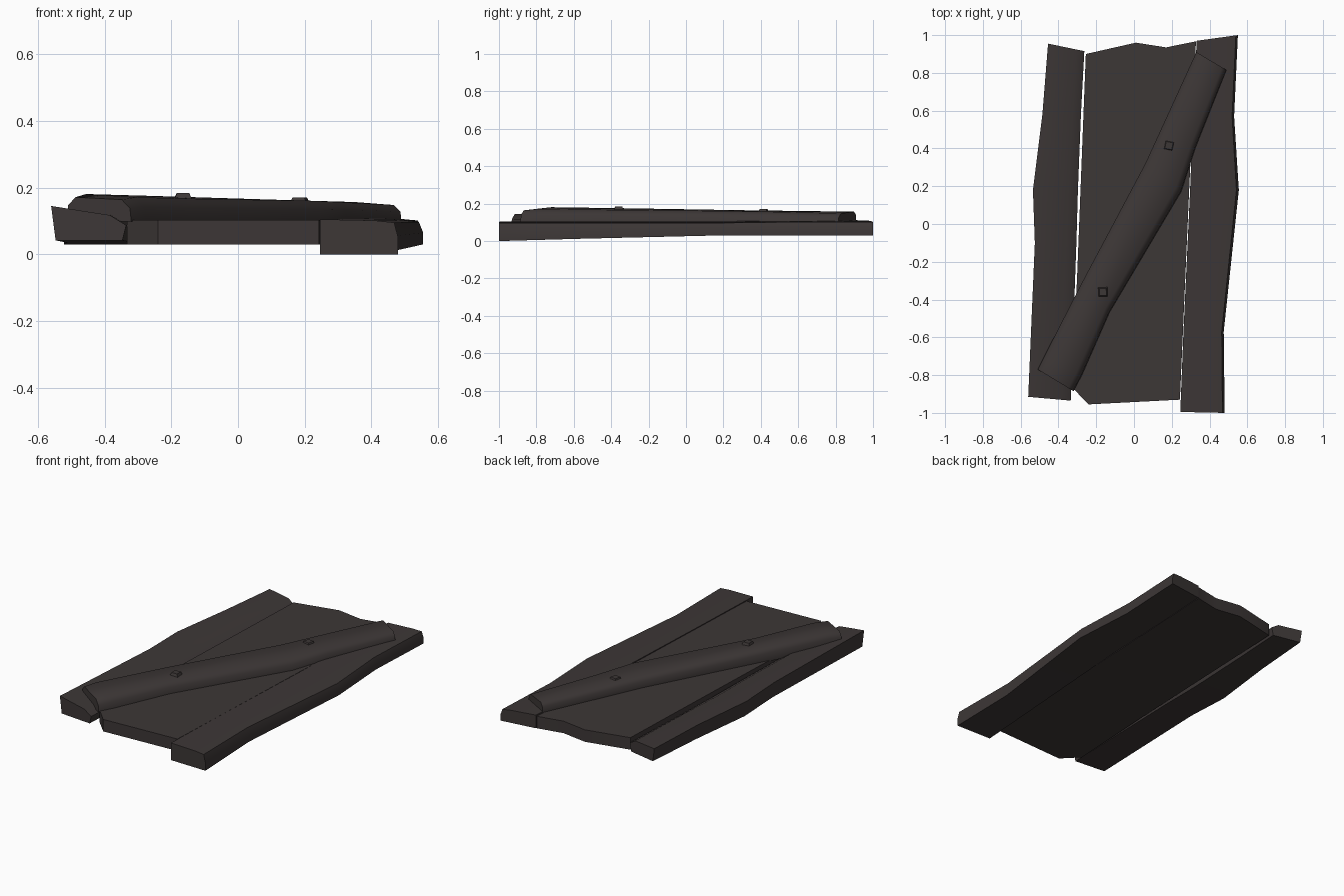
import bpy, bmesh, math
from mathutils import Vector

if "Cube" in bpy.data.objects:
    bpy.data.objects.remove(bpy.data.objects["Cube"])

wood = bpy.data.materials.new("dark weathered wood")
wood.diffuse_color = (0.046, 0.038, 0.037, 1)
wood.use_nodes = True
wood.node_tree.nodes["Principled BSDF"].inputs["Base Color"].default_value = wood.diffuse_color


def finish(name, bm, angle):
    bmesh.ops.recalc_face_normals(bm, faces=bm.faces)
    me = bpy.data.meshes.new(name)
    bm.to_mesh(me)
    bm.free()
    me.materials.append(wood)
    ob = bpy.data.objects.new(name, me)
    bpy.context.collection.objects.link(ob)
    bpy.ops.object.select_all(action='DESELECT')
    ob.select_set(True)
    bpy.context.view_layer.objects.active = ob
    bpy.ops.object.shade_smooth_by_angle(angle=math.radians(angle))


def plank(name, profile, stations, angle=55):
    """Loft a unit profile through stations:
    left (x, y), right (x, y), bottom z, top z at left, top z at right."""
    bm = bmesh.new()
    rings = []
    for l, r, zb, zl, zr in stations:
        ring = []
        for u, w in profile:
            p = Vector(l).lerp(Vector(r), u)
            top = zl + (zr - zl) * u
            ring.append(bm.verts.new((p.x, p.y, zb + (top - zb) * w)))
        rings.append(ring)
    n = len(profile)
    for a, b in zip(rings, rings[1:]):
        for i in range(n):
            j = (i + 1) % n
            bm.faces.new((a[i], a[j], b[j], b[i]))
    bm.faces.new(rings[0])
    bm.faces.new(rings[-1])
    finish(name, bm, angle)


# side planks with one or both long edges worn away
plank("left_plank", [(0.06, 0), (0.95, 0), (1, 0.62), (0.78, 0.95), (0, 1)], [
    ((-0.56, -0.915), (-0.335, -0.935), 0.042, 0.145, 0.115),
    ((-0.525, -0.10), (-0.305, -0.10), 0.035, 0.13, 0.115),
    ((-0.535, 0.18), (-0.297, 0.18), 0.03, 0.125, 0.115),
    ((-0.485, 0.58), (-0.281, 0.58), 0.03, 0.12, 0.115),
    ((-0.455, 0.955), (-0.263, 0.915), 0.03, 0.11, 0.11)])

plank("right_plank", [(0, 0), (1, 0), (1, 0.5), (0.95, 0.95), (0.7, 1), (0, 1)], [
    ((0.245, -0.995), (0.48, -1.0), 0.0, 0.105, 0.10),
    ((0.262, -0.57), (0.475, -0.57), 0.012, 0.105, 0.10),
    ((0.297, 0.18), (0.555, 0.18), 0.03, 0.105, 0.10),
    ((0.312, 0.57), (0.53, 0.57), 0.03, 0.108, 0.105),
    ((0.332, 0.97), (0.55, 1.0), 0.03, 0.11, 0.105)])

# wide middle board, cut from an outline with ragged ends
outline = [(-0.333, -0.86), (-0.24, -0.955), (0.243, -0.93), (0.293, 0.2),
           (0.328, 0.967), (0.17, 0.935), (0.01, 0.96), (-0.255, 0.9),
           (-0.302, -0.3)]
bm = bmesh.new()
face = bm.faces.new([bm.verts.new((x, y, 0.03)) for x, y in outline])
ext = bmesh.ops.extrude_face_region(bm, geom=[face], use_keep_orig=True)
for v in ext["geom"]:
    if isinstance(v, bmesh.types.BMVert):
        v.co.z = 0.103
finish("middle_board", bm, 30)

# diagonal brace lying across the planks
plank("diagonal_brace", [(0, 0), (1, 0), (0.98, 0.6), (0.85, 0.97), (0.12, 1), (0, 0.65)], [
    ((-0.51, -0.77), (-0.32, -0.885), 0.098, 0.172, 0.165),
    ((-0.48, -0.71), (-0.275, -0.80), 0.098, 0.182, 0.172),
    ((-0.27, -0.30), (-0.13, -0.47), 0.098, 0.176, 0.168),
    ((0.06, 0.32), (0.25, 0.17), 0.098, 0.165, 0.162),
    ((0.17, 0.56), (0.325, 0.40), 0.098, 0.162, 0.158),
    ((0.33, 0.91), (0.49, 0.815), 0.098, 0.158, 0.148)])

# square peg heads
for i, (x, y, z, rot) in enumerate([(-0.165, -0.36, 0.184, 2), (0.185, 0.415, 0.17, -12)]):
    bm = bmesh.new()
    bmesh.ops.create_cone(bm, cap_ends=True, segments=4, radius1=0.042, radius2=0.026, depth=0.028)
    for v in bm.verts:
        c, s = math.cos(math.radians(45 + rot)), math.sin(math.radians(45 + rot))
        v.co = (x + v.co.x * c - v.co.y * s, y + v.co.x * s + v.co.y * c, z - 0.014 + v.co.z)
    finish("peg_%d" % (i + 1), bm, 30)
